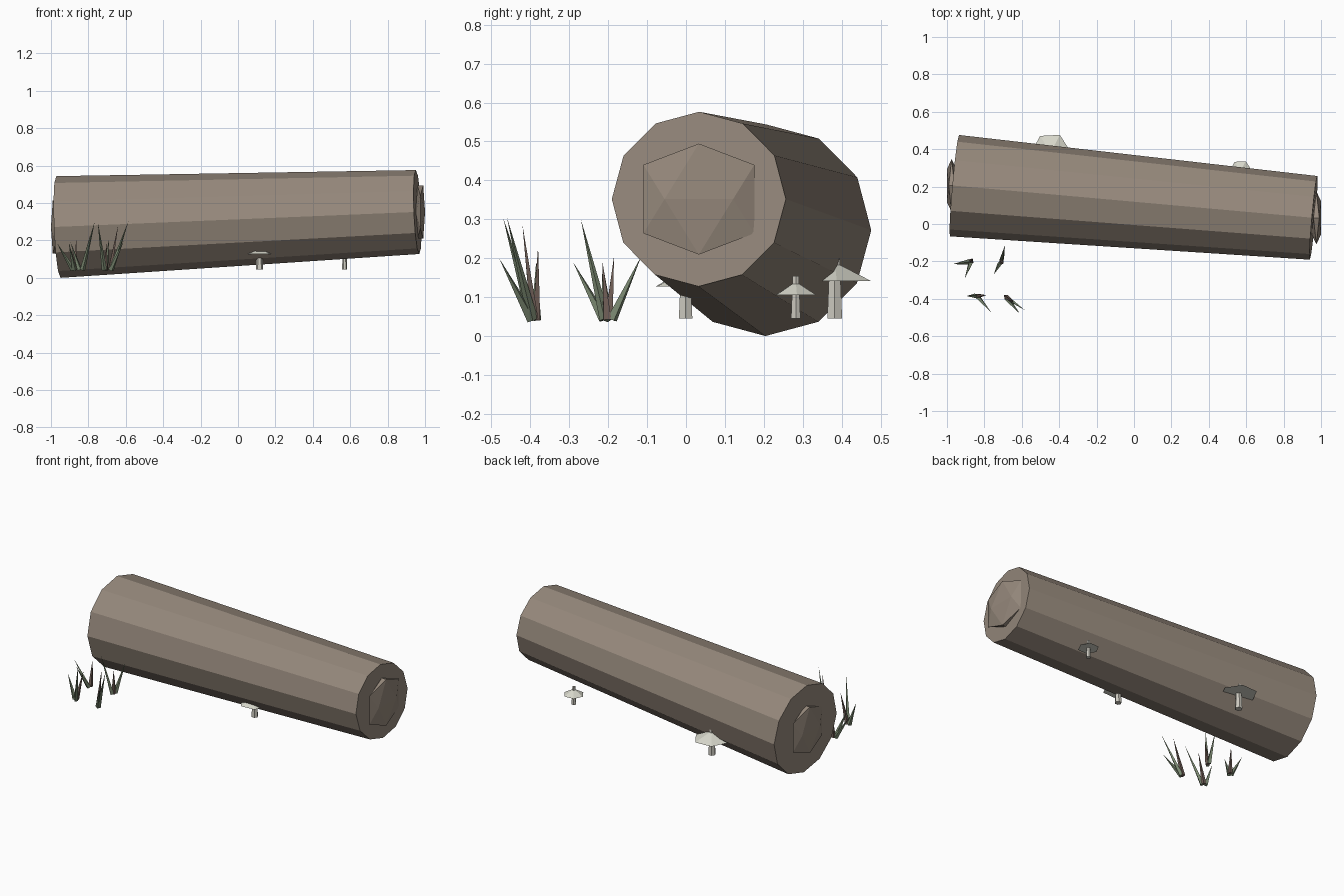
import bpy, bmesh, math
from mathutils import Vector

if "Cube" in bpy.data.objects:
    bpy.data.objects.remove(bpy.data.objects["Cube"])


def material(name, r, g, b):
    lin = [((c / 255 + 0.055) / 1.055) ** 2.4 for c in (r, g, b)]
    m = bpy.data.materials.new(name)
    m.diffuse_color = (*lin, 1)
    m.use_nodes = True
    m.node_tree.nodes["Principled BSDF"].inputs["Base Color"].default_value = m.diffuse_color
    return m


BARK = material("bark brown", 150, 137, 124)
GRASS = material("grass green", 122, 136, 112)
DRY = material("dry grass brown", 114, 96, 88)
STEM = material("mushroom stem cream", 205, 202, 192)
CAP = material("mushroom cap pale", 214, 214, 202)


def finish(bm, name, mats):
    bmesh.ops.recalc_face_normals(bm, faces=bm.faces[:])
    me = bpy.data.meshes.new(name)
    bm.to_mesh(me)
    bm.free()
    for m in mats:
        me.materials.append(m)
    ob = bpy.data.objects.new(name, me)
    bpy.context.collection.objects.link(ob)
    return ob


def frustum(bm, p0, p1, r0, r1, n, phase=0.0, mat=0):
    """n-sided tapered solid between two points; r1 = 0 gives a point."""
    p0, p1 = Vector(p0), Vector(p1)
    d = (p1 - p0).normalized()
    ref = Vector((1, 0, 0)) if abs(d.z) > 0.5 else Vector((0, 0, 1))
    u = (ref - d * ref.dot(d)).normalized()
    v = d.cross(u)

    def ring(p, r):
        if r == 0:
            return [bm.verts.new(p)] * n
        return [bm.verts.new(p + r * (math.cos(a) * u + math.sin(a) * v))
                for a in (phase + math.tau * i / n for i in range(n))]

    a, b = ring(p0, r0), ring(p1, r1)
    faces = [bm.faces.new(a[::-1])]
    if r1:
        faces.append(bm.faces.new(b))
    for i in range(n):
        j = (i + 1) % n
        quad = [a[i], a[j], b[j], b[i]] if r1 else [a[i], a[j], b[i]]
        faces.append(bm.faces.new(quad))
    for f in faces:
        f.material_index = mat


# Tapered, slightly tilted twelve-sided log
bm = bmesh.new()
frustum(bm, (-0.96, 0.205, 0.272), (0.96, 0.033, 0.352), 0.272, 0.2245, 12)
finish(bm, "log", [BARK])

# Flattened icosahedron bulge on each cut end
for name, c in (("left_log_bulge", (-0.975, 0.205, 0.272)),
                ("right_log_bulge", (0.975, 0.033, 0.352))):
    bm = bmesh.new()
    s, h = 0.618, 0.1425
    for i in (-1, 1):
        for j in (-1, 1):
            for p in ((i, j * s, 0), (0, i, j * s), (j * s, 0, i)):
                bm.verts.new((c[0] + p[0] * 0.025, c[1] + p[1] * h, c[2] + p[2] * h))
    bmesh.ops.convex_hull(bm, input=bm.verts[:])
    finish(bm, name, [BARK])

# Mushrooms: x, y, stem radius, stem top, cap radius, cap rim z, cap apex z
for k, (x, y, sr, st, cr, rim, apex) in enumerate((
        (0.115, -0.001, 0.020, 0.185, 0.087, 0.127, 0.172),
        (0.57, 0.282, 0.014, 0.154, 0.060, 0.105, 0.140),
        (-0.445, 0.382, 0.022, 0.210, 0.106, 0.141, 0.190))):
    bm = bmesh.new()
    frustum(bm, (x, y, 0.045), (x, y, st), sr, sr * 0.65, 6)
    finish(bm, f"mushroom_stem_{k + 1}", [STEM])
    bm = bmesh.new()
    frustum(bm, (x, y, rim), (x, y, apex), cr, 0, 6, math.radians(3))
    finish(bm, f"mushroom_cap_{k + 1}", [CAP])

# Grass tufts: base point, then the blade tips (last blade is dry)
tufts = (
    ((-0.87, -0.20), ((-0.97, -0.215, 0.19), (-0.905, -0.29, 0.19), (-0.865, -0.185, 0.205))),
    ((-0.71, -0.20), ((-0.75, -0.27, 0.30), (-0.69, -0.115, 0.205), (-0.70, -0.215, 0.195))),
    ((-0.84, -0.385), ((-0.765, -0.47, 0.305), (-0.895, -0.385, 0.19), (-0.79, -0.38, 0.23))),
    ((-0.69, -0.385), ((-0.585, -0.46, 0.305), (-0.61, -0.48, 0.20), (-0.64, -0.42, 0.285))),
)
for k, ((x, y), tips) in enumerate(tufts):
    bm = bmesh.new()
    for i, tip in enumerate(tips):
        off = 0.12
        base = (x + (tip[0] - x) * off, y + (tip[1] - y) * off, 0.043)
        frustum(bm, base, tip, 0.014, 0, 4, 0.4 * i, mat=1 if i == 2 else 0)
    finish(bm, f"grass_tuft_{k + 1}", [GRASS, DRY])
